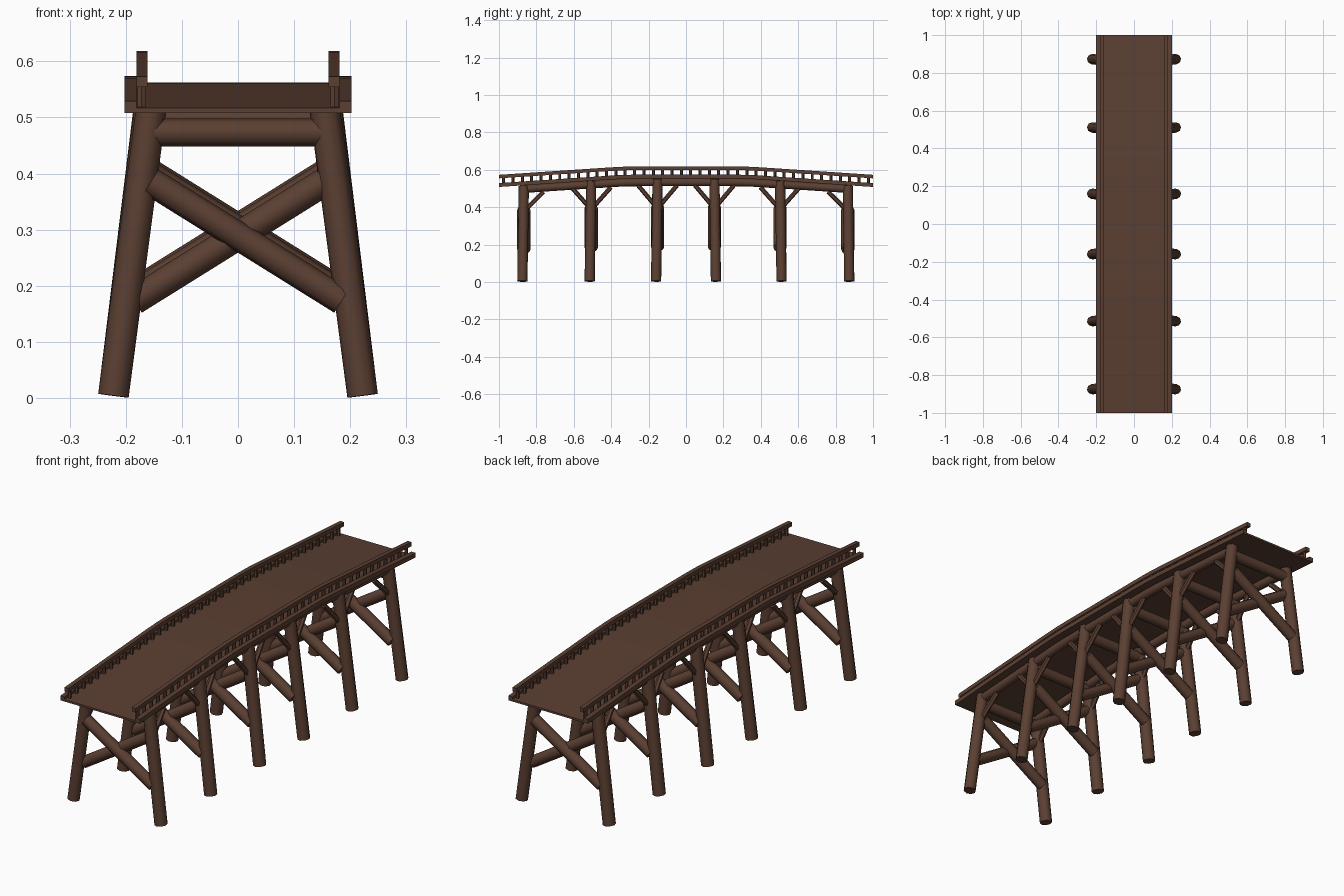
import bpy, bmesh, math
from mathutils import Vector

if "Cube" in bpy.data.objects:
    bpy.data.objects.remove(bpy.data.objects["Cube"])

wood = bpy.data.materials.new("dark_brown_wood")
wood.diffuse_color = (0.105, 0.05, 0.032, 1)
wood.use_nodes = True
wood.node_tree.nodes["Principled BSDF"].inputs["Base Color"].default_value = wood.diffuse_color


def rise(y):
    # arch of the deck: sloping ends, flat middle, slightly rounded bend
    a = abs(y)
    if a < 0.25:
        return 0.045
    if a < 0.4:
        return 0.045 - 0.0662 * (a - 0.25) ** 2 / 0.3
    return 0.045 * (1 - a) / 0.675


def finish(name, bm):
    bmesh.ops.recalc_face_normals(bm, faces=bm.faces)
    me = bpy.data.meshes.new(name)
    bm.to_mesh(me)
    bm.free()
    me.materials.append(wood)
    ob = bpy.data.objects.new(name, me)
    bpy.context.collection.objects.link(ob)
    bpy.context.view_layer.objects.active = ob
    bpy.ops.object.select_all(action='DESELECT')
    ob.select_set(True)
    bpy.ops.object.shade_smooth_by_angle(angle=math.radians(50))
    return ob


def log(name, a, b, r, sides=8):
    # round timber between two points
    a, b = Vector(a), Vector(b)
    d = b - a
    bm = bmesh.new()
    bmesh.ops.create_cone(bm, cap_ends=True, segments=sides, radius1=r, radius2=r, depth=d.length)
    bm.transform(d.to_track_quat('Z', 'Y').to_matrix().to_4x4())
    bmesh.ops.translate(bm, verts=bm.verts, vec=(a + b) / 2)
    return finish(name, bm)


def sweep(name, section, half_len):
    # carry an x-z cross-section along the arch
    ys = [s * half_len for s in (-1, -0.8, -0.6, -0.4, -0.32, -0.25, 0, 0.25, 0.32, 0.4, 0.6, 0.8, 1)]
    bm = bmesh.new()
    rings = [[bm.verts.new((x, y, z + rise(y))) for x, z in section] for y in ys]
    n = len(section)
    for p, q in zip(rings, rings[1:]):
        for i in range(n):
            bm.faces.new((p[i], p[(i + 1) % n], q[(i + 1) % n], q[i]))
    bm.faces.new(rings[0])
    bm.faces.new(rings[-1][::-1])
    return finish(name, bm)


def rect(x0, x1, z0, z1):
    return [(x0, z0), (x1, z0), (x1, z1), (x0, z1)]


# deck
sweep("deck", rect(-0.187, 0.187, 0.508, 0.517), 1)

for s, side in ((-1, "left"), (1, "right")):
    # edge timber, handrail and round beam under the deck
    sweep(f"{side}_edge_timber", rect(s * 0.181, s * 0.202, 0.508, 0.529), 1)
    sweep(f"{side}_handrail", rect(s * 0.161, s * 0.181, 0.554, 0.573), 1)
    ring = [(s * 0.155 + 0.021 * math.cos(k * math.pi / 4), 0.488 + 0.021 * math.sin(k * math.pi / 4))
            for k in range(8)]
    sweep(f"{side}_long_beam", ring, 0.88)
    # balusters
    for i in range(40):
        y = -0.975 + i * 0.05
        z = rise(y)
        log(f"{side}_baluster", (s * 0.172, y, 0.512 + z), (s * 0.172, y, 0.558 + z), 0.008, 6)

# supports
for y in (-0.867, -0.507, -0.152, 0.152, 0.503, 0.865):
    h = rise(y)
    d = 1 if y > 0 else -1
    for s, side in ((-1, "left"), (1, "right")):
        log(f"{side}_post", (s * 0.222, y + d * 0.008, 0.004), (s * 0.155, y, 0.503 + h), 0.0275)
        # knee braces, inward only at the end posts
        for k in (-1, 1):
            if abs(y) > 0.8 and k == d:
                continue
            log(f"{side}_knee_brace", (s * 0.168, y + k * 0.012, 0.385 + h * 0.5),
                (s * 0.157, y + k * 0.105, 0.473 + h), 0.012, 6)
    # cross beam and crossed braces
    log("cross_beam", (-0.15, y, 0.464 + h), (0.15, y, 0.464 + h), 0.025)
    zc = 0.285 + h * 0.4
    for s in (-1, 1):
        log("cross_brace", (s * 0.155, y + s * 0.01, zc + 0.097), (-s * 0.185, y + s * 0.01, zc - 0.115), 0.0255)
